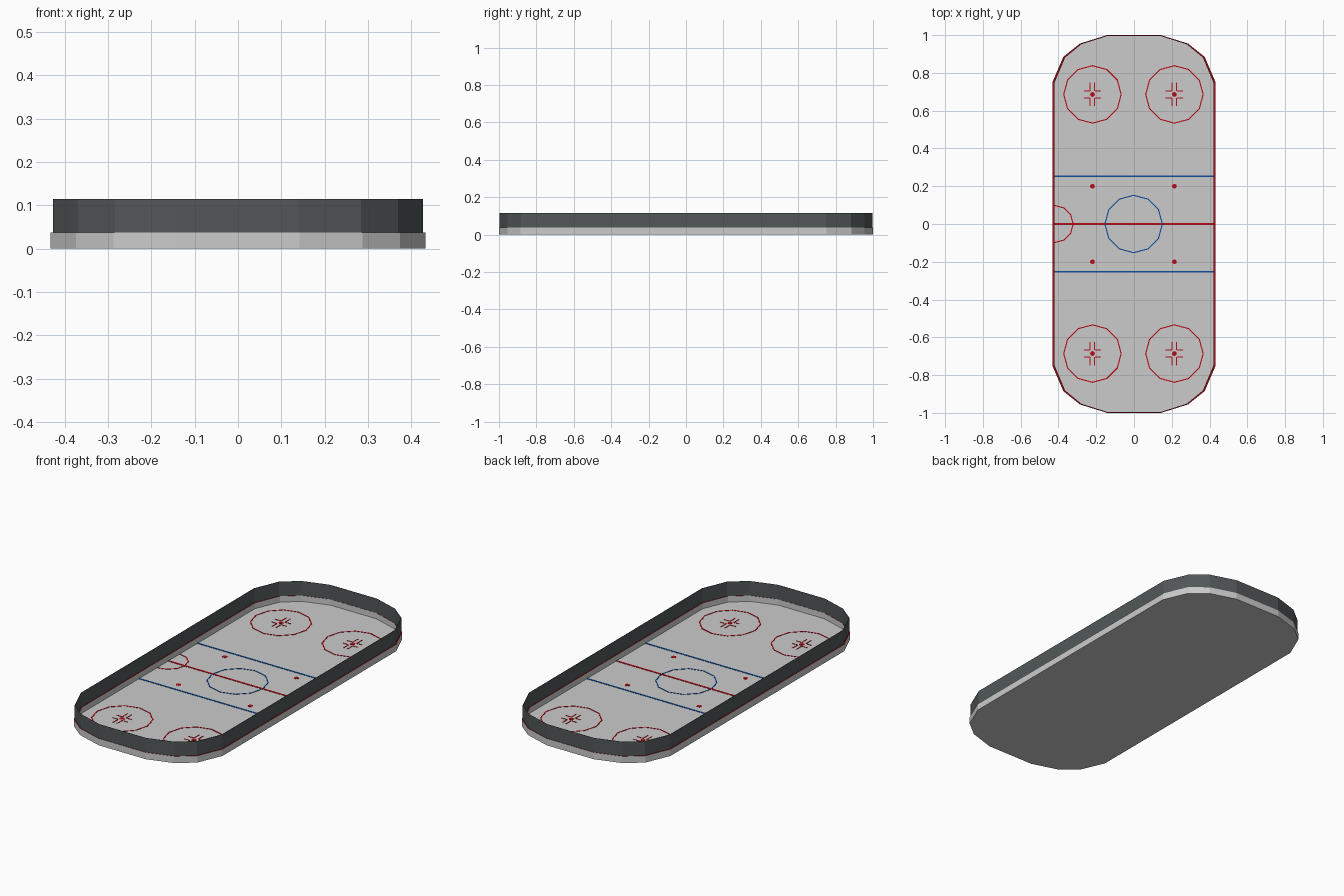
import bpy, bmesh, math

if "Cube" in bpy.data.objects:
    bpy.data.objects.remove(bpy.data.objects["Cube"])


def material(name, rgb):
    m = bpy.data.materials.new(name)
    m.diffuse_color = (*rgb, 1)
    m.use_nodes = True
    m.node_tree.nodes["Principled BSDF"].inputs["Base Color"].default_value = m.diffuse_color
    return m


ICE = material("ice_grey", (0.60, 0.60, 0.60))
DARK = material("dark_board", (0.085, 0.097, 0.097))
RED = material("line_red", (0.48, 0.004, 0.008))
BLUE = material("line_blue", (0.005, 0.075, 0.32))

# Rounded rink outline: one corner, mirrored to all four
CORNER = [(0.432, 0.75), (0.374, 0.885), (0.287, 0.955), (0.142, 1.0)]
OUTLINE = (CORNER + [(-x, y) for x, y in reversed(CORNER)]
           + [(-x, -y) for x, y in CORNER] + [(x, -y) for x, y in reversed(CORNER)])


def outline(dx, dy):
    """Outline shrunk by dx at the sides and dy at the ends."""
    sx, sy = 1 - dx / 0.432, 1 - dy
    return [(x * sx, y * sy) for x, y in OUTLINE]


def finish(name, bm, mats):
    bmesh.ops.recalc_face_normals(bm, faces=bm.faces)
    me = bpy.data.meshes.new(name)
    bm.to_mesh(me)
    bm.free()
    for m in mats:
        me.materials.append(m)
    ob = bpy.data.objects.new(name, me)
    bpy.context.collection.objects.link(ob)
    return ob


def frame(name, outer, inner, z0, z1, mats):
    """Closed ring wall; a second material goes on the upward faces."""
    bm = bmesh.new()
    loops = [[bm.verts.new((x, y, z)) for x, y in pts]
             for pts, z in ((outer, z0), (outer, z1), (inner, z1), (inner, z0))]
    n = len(outer)
    for k in range(4):
        a, b = loops[k], loops[(k + 1) % 4]
        for i in range(n):
            j = (i + 1) % n
            f = bm.faces.new((a[i], a[j], b[j], b[i]))
            f.material_index = 1 if k == 1 and len(mats) > 1 else 0
    return finish(name, bm, mats)


FLOOR = 0.005


def add_plate(bm, pts):
    """Thin painted plate lying on the ice."""
    lo = [bm.verts.new((x, y, FLOOR - 0.001)) for x, y in pts]
    hi = [bm.verts.new((x, y, FLOOR + 0.0015)) for x, y in pts]
    bm.faces.new(hi)
    bm.faces.new(lo[::-1])
    for i in range(len(pts)):
        j = (i + 1) % len(pts)
        bm.faces.new((lo[i], lo[j], hi[j], hi[i]))


def add_rect(bm, cx, cy, w, h):
    add_plate(bm, [(cx - w / 2, cy - h / 2), (cx + w / 2, cy - h / 2),
                   (cx + w / 2, cy + h / 2), (cx - w / 2, cy + h / 2)])


def add_arc(bm, cx, cy, r, start=0, steps=12, width=0.006):
    """Polygonal circle line made of 30 degree segments."""
    def p(rad, k):
        a = math.radians(start + 30 * k)
        return cx + rad * math.cos(a), cy + rad * math.sin(a)
    for k in range(steps):
        add_plate(bm, [p(r - width, k), p(r, k), p(r, k + 1), p(r - width, k + 1)])


def add_dot(bm, cx, cy, r=0.013):
    add_plate(bm, [(cx + r * math.cos(k * math.pi / 4), cy + r * math.sin(k * math.pi / 4))
                   for k in range(8)])


# Ice floor
bm = bmesh.new()
pts = outline(0.004, 0.004)
lo = [bm.verts.new((x, y, 0.0)) for x, y in pts]
face = bm.faces.new(lo)
ext = bmesh.ops.extrude_face_region(bm, geom=[face], use_keep_orig=True)
for v in ext["geom"]:
    if isinstance(v, bmesh.types.BMVert):
        v.co.z = FLOOR
finish("ice_floor", bm, [ICE])

# Lower boards with red cap, dark upper boards
frame("lower_boards", outline(0, 0), outline(0.011, 0.004), 0, 0.037, [ICE, RED])
frame("upper_boards", outline(0.005, 0.002), outline(0.0065, 0.003), 0.036, 0.115, [DARK])

# Blue zone lines and centre circle
bm = bmesh.new()
for y in (-0.253, 0.253):
    add_rect(bm, 0, y, 0.842, 0.010)
add_arc(bm, -0.002, 0, 0.155)
finish("blue_lines", bm, [BLUE])

# Red centre line and half circle at the side
bm = bmesh.new()
add_rect(bm, 0, 0, 0.842, 0.011)
add_arc(bm, -0.42, 0, 0.101, start=-90, steps=6)
finish("red_centre_lines", bm, [RED])

# Faceoff circles, spots and corner hash marks
bm = bmesh.new()
for sx in (-1, 1):
    for sy in (-1, 1):
        cx, cy = sx * 0.217 - 0.003, sy * 0.686
        add_dot(bm, cx, sy * 0.2)
        add_dot(bm, cx, cy)
        add_arc(bm, cx, cy, 0.155)
        for hx in (-1, 1):
            for hy in (-1, 1):
                add_rect(bm, cx + hx * 0.012, cy + hy * 0.040, 0.005, 0.044)
                add_rect(bm, cx + hx * 0.030, cy + hy * 0.018, 0.032, 0.005)
finish("faceoff_marks", bm, [RED])
